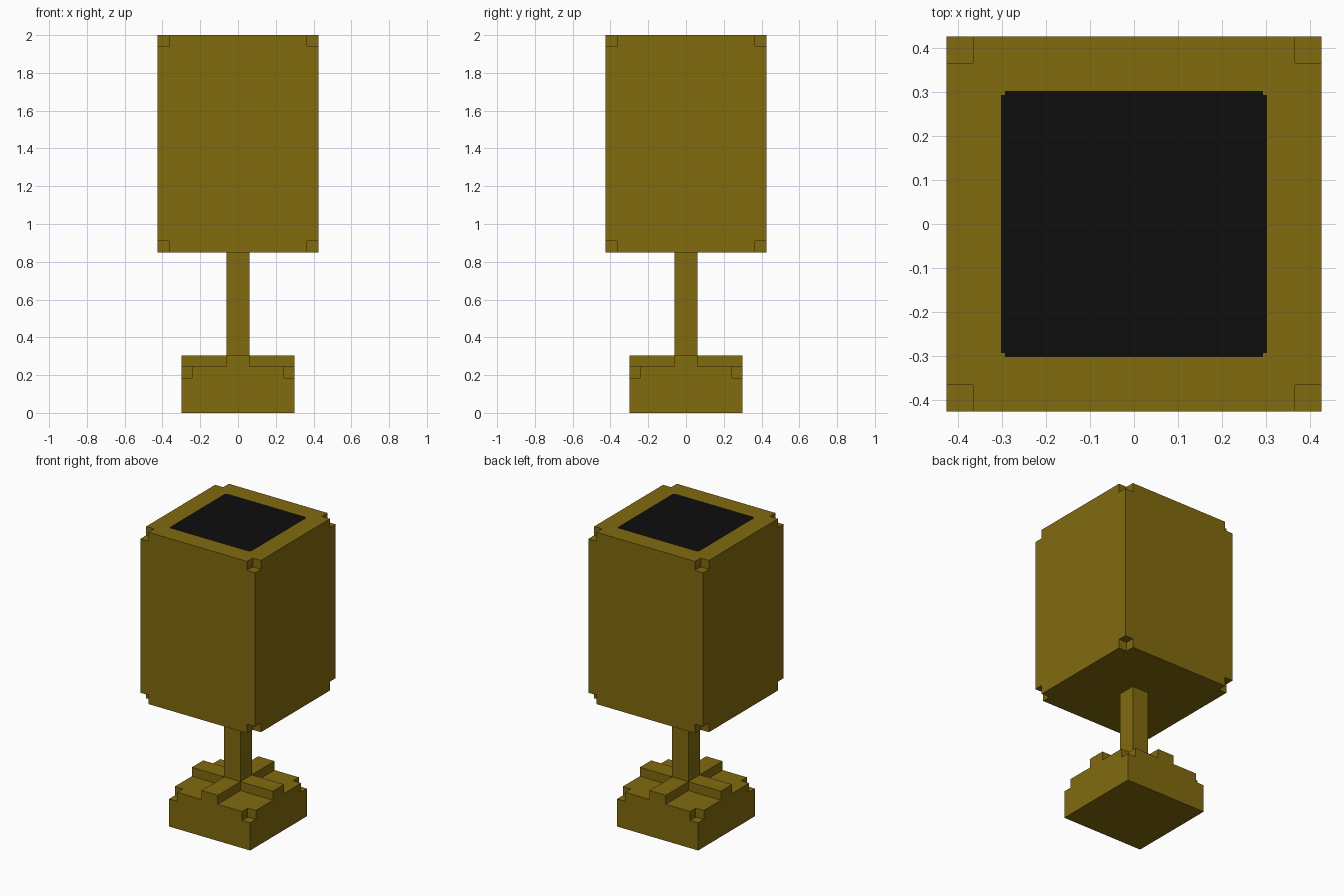
import bpy, bmesh, math

if "Cube" in bpy.data.objects:
    bpy.data.objects.remove(bpy.data.objects["Cube"])


def material(name, rgb):
    m = bpy.data.materials.new(name)
    m.diffuse_color = (*rgb, 1.0)
    m.use_nodes = True
    m.node_tree.nodes["Principled BSDF"].inputs["Base Color"].default_value = m.diffuse_color
    return m


gold = material("old gold", (0.220, 0.146, 0.0045))
dark = material("dark opening", (0.004, 0.004, 0.004))


def mirrored(*vals):
    return sorted([-v for v in vals] + list(vals))


def block_shell(name, side, zs, filled, mats, paint=None):
    """Outer skin of the filled cells of a square grid, flat areas merged."""
    axes = (side, side, zs)
    n = [len(a) - 1 for a in axes]

    def mid(c):
        return [(axes[i][c[i]] + axes[i][c[i] + 1]) / 2 for i in range(3)]

    def solid(c):
        return all(0 <= c[i] < n[i] for i in range(3)) and filled(*mid(c))

    bm = bmesh.new()
    cache = {}

    def vert(k):
        if k not in cache:
            cache[k] = bm.verts.new([axes[i][k[i]] for i in range(3)])
        return cache[k]

    cells = [(i, j, k) for i in range(n[0]) for j in range(n[1]) for k in range(n[2])]
    for c in filter(solid, cells):
        for a in range(3):
            u, v = (a + 1) % 3, (a + 2) % 3
            for s in (0, 1):
                nb = list(c)
                nb[a] += 2 * s - 1
                if solid(nb):
                    continue
                ring = []
                for du, dv in ((0, 0), (1, 0), (1, 1), (0, 1)):
                    k = list(c)
                    k[a] += s
                    k[u] += du
                    k[v] += dv
                    ring.append(vert(tuple(k)))
                f = bm.faces.new(ring if s else ring[::-1])
                if paint:
                    f.material_index = paint(f.calc_center_median())
    bmesh.ops.dissolve_limit(bm, angle_limit=math.radians(1), verts=bm.verts[:],
                             edges=bm.edges[:], delimit={'MATERIAL', 'NORMAL'})
    # quads and triangles only, so ring-shaped faces stay clean
    bmesh.ops.triangulate(bm, faces=[f for f in bm.faces if len(f.verts) > 4])
    me = bpy.data.meshes.new(name)
    bm.to_mesh(me)
    bm.free()
    for m in mats:
        me.materials.append(m)
    ob = bpy.data.objects.new(name, me)
    bpy.context.collection.objects.link(ob)
    return ob


# Cup: tall block with all eight corners notched and a dark square on top
def cup_filled(x, y, z):
    return not (abs(x) > 0.365 and abs(y) > 0.365 and (z < 0.91 or z > 1.94))


def cup_paint(p):
    big, small = max(abs(p.x), abs(p.y)), min(abs(p.x), abs(p.y))
    return int(p.z > 1.99 and big < 0.302 and small < 0.293)


block_shell("cup", mirrored(0.293, 0.302, 0.365, 0.425), [0.85, 0.91, 1.94, 2.0],
            cup_filled, [gold, dark], cup_paint)


# Foot: square block, notched top corners, raised cross reaching the edges
def foot_filled(x, y, z):
    if z > 0.245:
        return min(abs(x), abs(y)) < 0.06
    return not (z > 0.185 and abs(x) > 0.24 and abs(y) > 0.24)


block_shell("foot", mirrored(0.06, 0.24, 0.30), [0.0, 0.185, 0.245, 0.305],
            foot_filled, [gold])

# Stem: square post between foot and cup
block_shell("stem", mirrored(0.06), [0.305, 0.85], lambda x, y, z: True, [gold])
